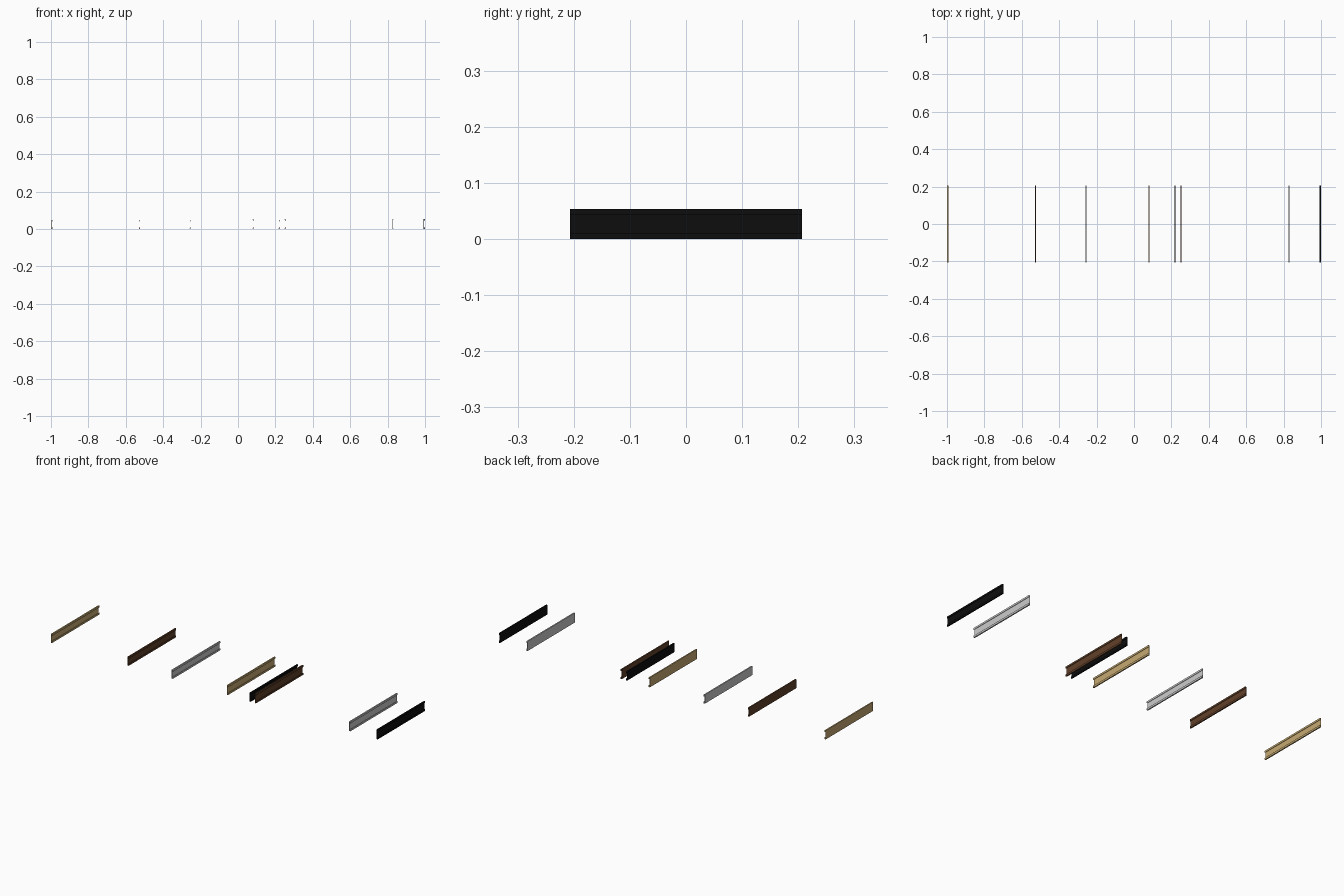
import bpy, bmesh

if "Cube" in bpy.data.objects:
    bpy.data.objects.remove(bpy.data.objects["Cube"])

HALF = 0.207    # half length along y
DEPTH = 0.007   # profile depth along x
WALL = 0.002    # sheet thickness

def material(name, rgb):
    m = bpy.data.materials.new(name)
    m.diffuse_color = (*rgb, 1)
    m.use_nodes = True
    m.node_tree.nodes["Principled BSDF"].inputs["Base Color"].default_value = m.diffuse_color
    return m

MATS = {
    "gold": material("gold", (0.56, 0.40, 0.17)),
    "brown": material("brown", (0.12, 0.052, 0.022)),
    "silver": material("silver", (0.60, 0.60, 0.60)),
    "black": material("black", (0.004, 0.004, 0.004)),
}

def channel(height, lip):
    """C-shaped section: flat wall on -x, flanges and inward lips on +x."""
    a, b, w, h = -DEPTH / 2, DEPTH / 2, WALL, height
    return [(a, 0), (b, 0), (b, lip), (b - w, lip), (b - w, w), (a + w, w),
            (a + w, h - w), (b - w, h - w), (b - w, h - lip), (b, h - lip),
            (b, h), (a, h)]

def strip(name, x, section, mat):
    """Extrude the section along y."""
    bm = bmesh.new()
    face = bm.faces.new([bm.verts.new((px, -HALF, pz)) for px, pz in section])
    ext = bmesh.ops.extrude_face_region(bm, geom=[face], use_keep_orig=True)
    moved = [g for g in ext["geom"] if isinstance(g, bmesh.types.BMVert)]
    bmesh.ops.translate(bm, verts=moved, vec=(0, 2 * HALF, 0))
    bmesh.ops.recalc_face_normals(bm, faces=bm.faces)
    me = bpy.data.meshes.new(name)
    bm.to_mesh(me)
    bm.free()
    me.materials.append(mat)
    ob = bpy.data.objects.new(name, me)
    ob.location.x = x
    bpy.context.collection.objects.link(ob)

# two profile sizes, each in four finishes
LOW = channel(0.049, 0.010)
TALL = channel(0.0535, 0.010)
for x, colour, kind in [
    (-0.9965, "gold", "low"), (-0.527, "brown", "low"),
    (-0.257, "silver", "low"), (0.219, "black", "low"),
    (0.080, "gold", "tall"), (0.251, "brown", "tall"),
    (0.829, "silver", "tall"), (0.9965, "black", "tall"),
]:
    strip(f"{kind}_trim_strip_{colour}", x, LOW if kind == "low" else TALL, MATS[colour])
